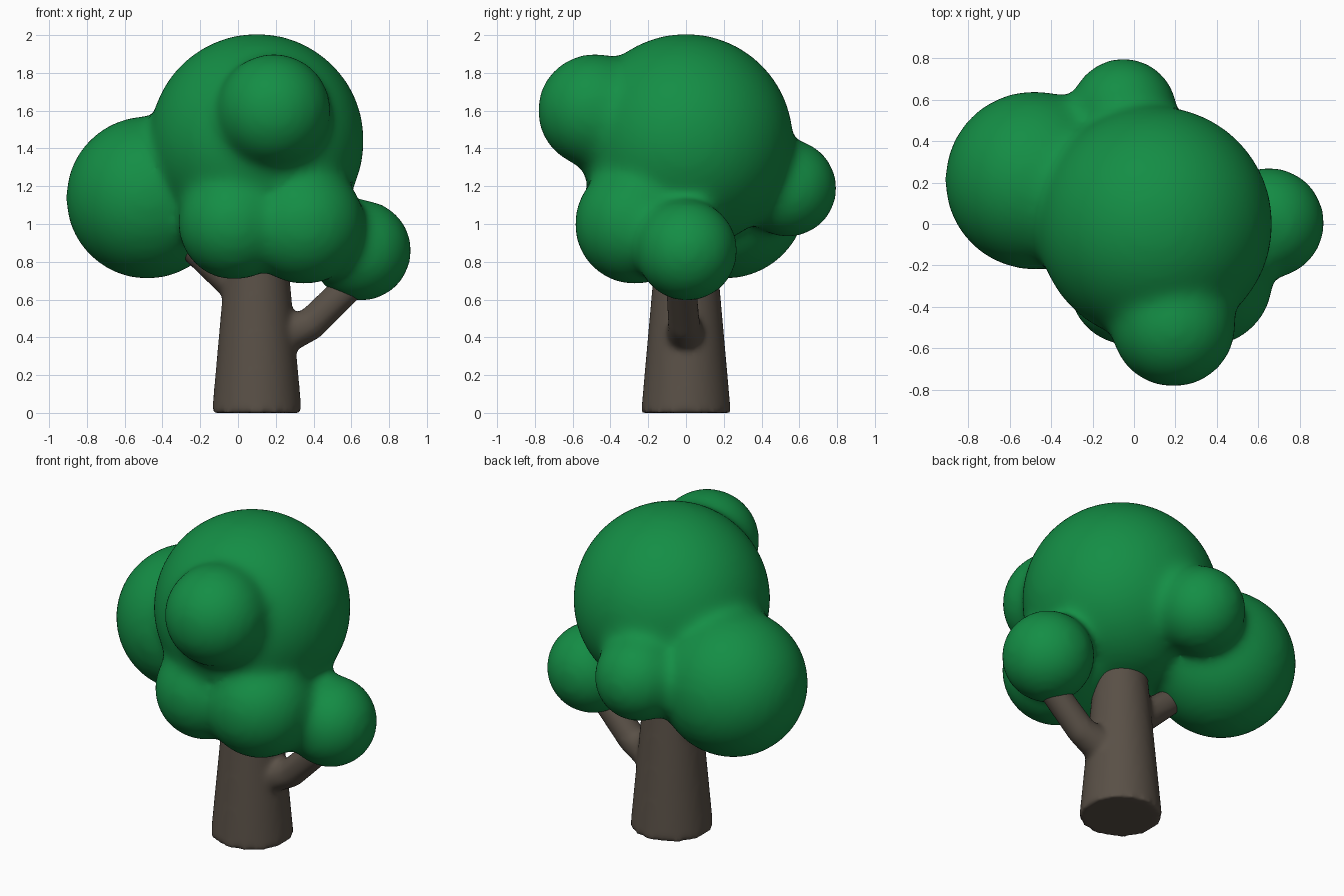
import bpy, bmesh
from math import sqrt
from mathutils import Vector, Matrix

if "Cube" in bpy.data.objects:
    bpy.data.objects.remove(bpy.data.objects["Cube"])


def material(name, rgb):
    m = bpy.data.materials.new(name)
    m.diffuse_color = (*rgb, 1)
    m.use_nodes = True
    m.node_tree.nodes["Principled BSDF"].inputs["Base Color"].default_value = m.diffuse_color
    return m


def ball(bm, c, r, sub=4):
    bmesh.ops.create_icosphere(bm, subdivisions=sub, radius=r,
                               matrix=Matrix.Translation(c))


def limb(bm, a, b, ra, rb):
    a, b = Vector(a), Vector(b)
    d = b - a
    rot = d.to_track_quat('Z', 'Y').to_matrix().to_4x4()
    bmesh.ops.create_cone(bm, cap_ends=True, segments=48, radius1=ra, radius2=rb,
                          depth=d.length, matrix=Matrix.Translation((a + b) / 2) @ rot)


def fused(name, bm, mat, voxel, smooth):
    # Fuse overlapping solids into one skin and soften the joins
    me = bpy.data.meshes.new(name)
    bm.to_mesh(me)
    bm.free()
    ob = bpy.data.objects.new(name, me)
    bpy.context.collection.objects.link(ob)
    me.materials.append(mat)
    rem = ob.modifiers.new("fuse", 'REMESH')
    rem.mode = 'VOXEL'
    rem.voxel_size = voxel
    rem.use_smooth_shade = True
    sm = ob.modifiers.new("soften", 'SMOOTH')
    sm.factor = 0.5
    sm.iterations = smooth
    return ob


green = material("leaf_green", (0.007, 0.27, 0.06))
brown = material("bark_brown", (0.10, 0.08, 0.062))

# Foliage: blended balls (x, y, z, radius), enlarged to offset smoothing shrinkage
VOXEL, STEPS = 0.024, 40
shrink = STEPS * VOXEL ** 2 / 2
bm = bmesh.new()
for x, y, z, r in [
    (0.10, 0.00, 1.44, 0.56),      # crown
    (-0.48, 0.21, 1.14, 0.42),     # left
    (0.19, -0.485, 1.60, 0.285),   # upper front
    (0.65, 0.005, 0.86, 0.25),     # right
    (-0.05, 0.54, 1.19, 0.24),     # back
    (-0.02, -0.29, 1.00, 0.28),    # lower front left
    (0.35, -0.27, 1.00, 0.305),    # lower front right
]:
    ball(bm, (x, y, z), sqrt(r * r + shrink))
fused("foliage", bm, green, VOXEL, STEPS)

# Trunk with two branches
bm = bmesh.new()
limb(bm, (0.10, 0, 0), (0.10, 0, 1.1), 0.238, 0.14)
for path, radii in [
    ([(0.15, 0, 0.38), (0.38, -0.01, 0.465), (0.66, -0.03, 0.74)], (0.12, 0.085, 0.08)),
    ([(0.08, 0, 0.60), (-0.12, 0.03, 0.77), (-0.30, 0.06, 0.93)], (0.10, 0.085, 0.075)),
]:
    for i in range(2):
        limb(bm, path[i], path[i + 1], radii[i], radii[i + 1])
    ball(bm, path[1], radii[1], 3)
fused("trunk", bm, brown, 0.018, 8)
